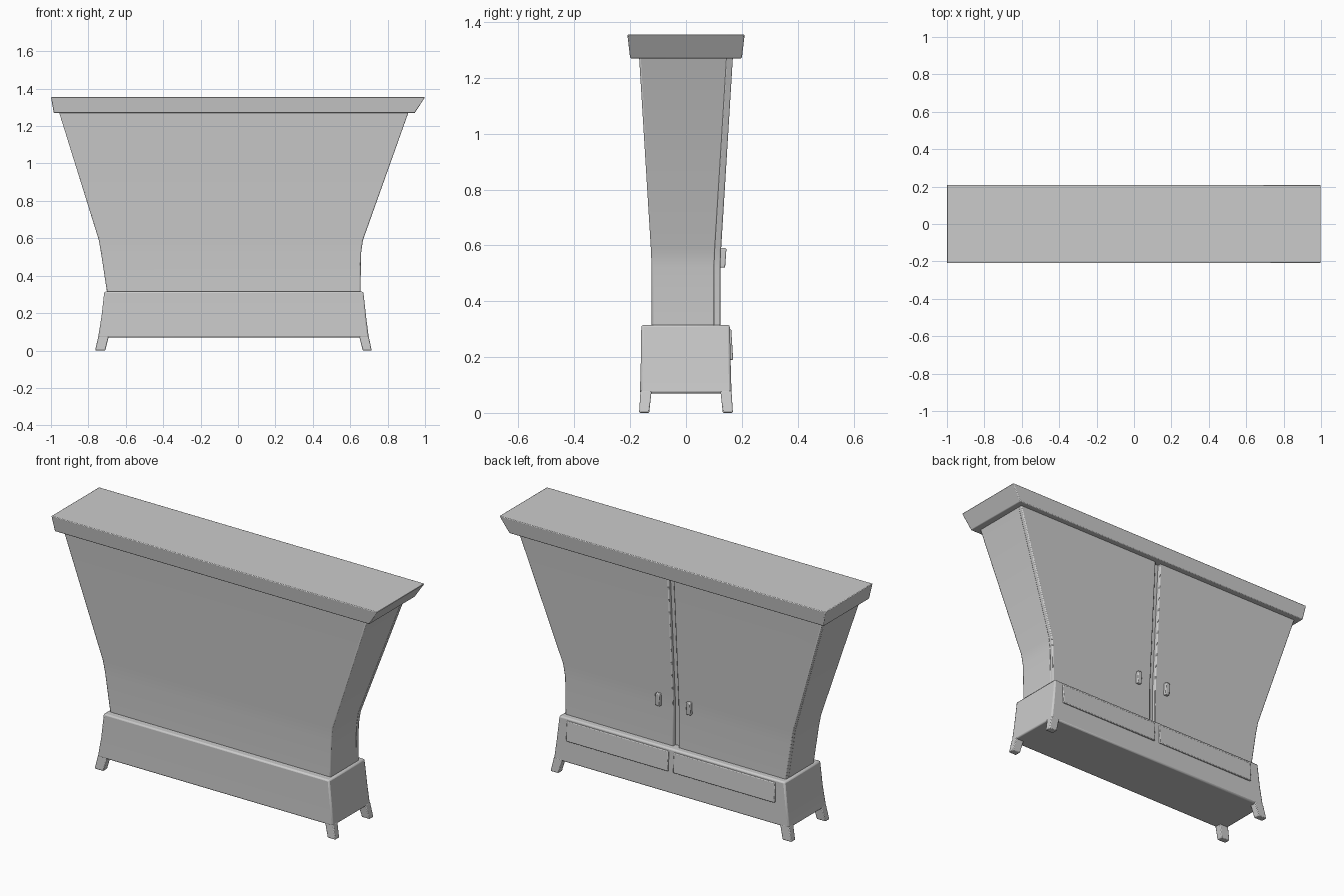
import bpy, bmesh

if "Cube" in bpy.data.objects:
    bpy.data.objects.remove(bpy.data.objects["Cube"])


def loft(name, sections, bevel=0.0):
    """Solid through rectangular sections (z, x0, x1, y0, y1)."""
    bm = bmesh.new()
    rings = []
    for z, x0, x1, y0, y1 in sections:
        rings.append([bm.verts.new((x, y, z)) for x, y in
                      ((x0, y0), (x1, y0), (x1, y1), (x0, y1))])
    bm.faces.new(rings[0][::-1])
    bm.faces.new(rings[-1])
    for a, b in zip(rings, rings[1:]):
        for i in range(4):
            j = (i + 1) % 4
            bm.faces.new((a[i], a[j], b[j], b[i]))
    me = bpy.data.meshes.new(name)
    bm.to_mesh(me)
    bm.free()
    ob = bpy.data.objects.new(name, me)
    bpy.context.collection.objects.link(ob)
    bpy.ops.object.select_all(action='DESELECT')
    bpy.context.view_layer.objects.active = ob
    ob.select_set(True)
    bpy.ops.object.shade_smooth_by_angle(angle=0.6)
    if bevel:
        m = ob.modifiers.new("bevel", 'BEVEL')
        m.width, m.segments, m.limit_method = bevel, 2, 'ANGLE'
        m.angle_limit = 0.7
    return ob


# flared, lopsided top board
loft("top_board", [(1.27, -0.985, 0.945, -0.2, 0.2),
                   (1.355, -1.0, 1.0, -0.21, 0.21)], 0.004)

# cabinet outline: z, left x, right x, half depth
outline = [(0.31, -0.70, 0.655, 0.123),
           (0.52, -0.732, 0.658, 0.123),
           (0.59, -0.744, 0.668, 0.126),
           (1.275, -0.957, 0.912, 0.168)]
loft("cabinet_body", [(z, a, b, -d, d - 0.02) for z, a, b, d in outline], 0.006)

# two doors with a narrow gap between them
loft("door_right", [(z, -0.008, b, d - 0.025, d) for z, a, b, d in outline], 0.005)
loft("door_left", [(z, a, -0.04, d - 0.025, d) for z, a, b, d in outline], 0.005)

# door handles
for side, x in (("right", 0.077), ("left", -0.112)):
    loft("handle_" + side, [(0.52, x - 0.013, x + 0.013, 0.115, 0.14),
                            (0.59, x - 0.013, x + 0.013, 0.115, 0.145)], 0.004)

# base box, spreading towards the floor
loft("base", [(0.07, -0.748, 0.699, -0.165, 0.163),
              (0.18, -0.73, 0.685, -0.162, 0.16),
              (0.315, -0.715, 0.67, -0.16, 0.157)], 0.008)

# drawer fronts
for side, x0, x1 in (("right", -0.005, 0.62), ("left", -0.66, -0.037)):
    loft("drawer_" + side, [(0.19, x0, x1, 0.14, 0.169),
                            (0.3, x0, x1, 0.14, 0.162)], 0.004)

# four splayed feet
for xn, low, high in (("left", (-0.764, -0.71), (-0.746, -0.69)),
                      ("right", (0.667, 0.715), (0.647, 0.698))):
    for yn, s in (("front", -1), ("back", 1)):
        lo, hi = sorted((0.132 * s, 0.168 * s)), sorted((0.123 * s, 0.163 * s))
        loft(f"foot_{yn}_{xn}", [(0, *low, *lo), (0.08, *high, *hi)], 0.004)
